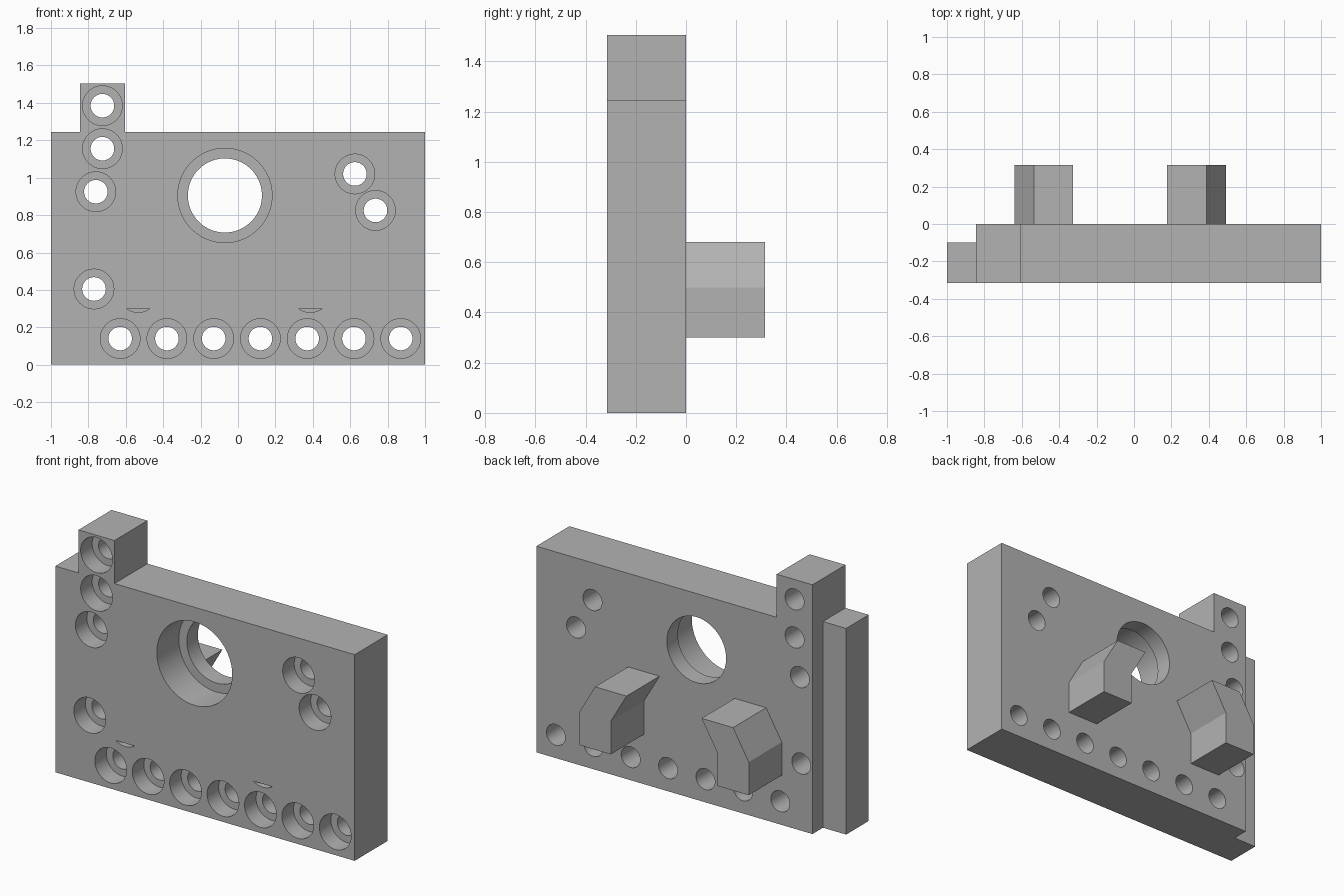
import bpy, bmesh, math

if "Cube" in bpy.data.objects:
    bpy.data.objects.remove(bpy.data.objects["Cube"])

FRONT, BACK = -0.315, 0.0

grey = bpy.data.materials.new("plain grey")
grey.diffuse_color = (0.45, 0.45, 0.45, 1)
grey.use_nodes = True
grey.node_tree.nodes["Principled BSDF"].inputs["Base Color"].default_value = grey.diffuse_color


def prism(bm, outline, y0, y1):
    """Extrude an (x, z) outline along y."""
    a = [bm.verts.new((x, y0, z)) for x, z in outline]
    b = [bm.verts.new((x, y1, z)) for x, z in outline]
    bm.faces.new(a)
    bm.faces.new(b[::-1])
    for i in range(len(a)):
        j = (i + 1) % len(a)
        bm.faces.new((a[i], b[i], b[j], a[j]))


def stepped_bore(bm, x, z, r_in, r_out, depth, n=64):
    """Closed cutter: wide pocket at the front, narrow bore to the back."""
    steps = [(r_out, FRONT - 0.05), (r_out, FRONT + depth),
             (r_in, FRONT + depth), (r_in, BACK + 0.05)]
    rings = [[bm.verts.new((x + r * math.cos(t), y, z + r * math.sin(t)))
              for t in (2 * math.pi * k / n for k in range(n))] for r, y in steps]
    bm.faces.new(rings[0])
    bm.faces.new(rings[-1][::-1])
    for a, b in zip(rings, rings[1:]):
        for k in range(n):
            m = (k + 1) % n
            bm.faces.new((a[k], b[k], b[m], a[m]))


def finish(bm, name):
    bmesh.ops.recalc_face_normals(bm, faces=bm.faces)
    mesh = bpy.data.meshes.new(name)
    bm.to_mesh(mesh)
    bm.free()
    mesh.materials.append(grey)
    obj = bpy.data.objects.new(name, mesh)
    bpy.context.collection.objects.link(obj)
    return obj


# Mounting plate with an upright tab near the left end
bm = bmesh.new()
prism(bm, [(-1, 0), (1, 0), (1, 1.245), (-0.605, 1.245), (-0.605, 1.505),
           (-0.845, 1.505), (-0.845, 1.245), (-1, 1.245)], FRONT, BACK)
plate = finish(bm, "mounting_plate")

# Cutters: screw holes, large bore, rear edge rebate, slivers under the hooks
bm = bmesh.new()
holes = [(-0.725, 1.385), (-0.725, 1.155), (-0.76, 0.925), (-0.77, 0.405),
         (0.625, 1.02), (0.735, 0.825)]
holes += [(-0.63 + 0.25 * i, 0.14) for i in range(7)]
for x, z in holes:
    stepped_bore(bm, x, z, 0.063, 0.106, 0.11)
stepped_bore(bm, -0.07, 0.905, 0.198, 0.252, 0.21, 96)
prism(bm, [(-1.1, -0.1), (-0.845, -0.1), (-0.845, 1.6), (-1.1, 1.6)], -0.1, 0.1)
for x in (-0.533, 0.387):
    arc = [math.radians(-90 + a) for a in range(-36, 37, 6)]
    prism(bm, [(x + 0.106 * math.cos(t), 0.386 + 0.106 * math.sin(t)) for t in arc],
          FRONT - 0.05, FRONT + 0.11)
cutter = finish(bm, "hole_cutter")
cutter.hide_render = True

mod = plate.modifiers.new("holes", 'BOOLEAN')
mod.operation = 'DIFFERENCE'
mod.solver = 'EXACT'
mod.object = cutter
bpy.context.view_layer.objects.active = plate
plate.select_set(True)
bpy.ops.object.modifier_apply(modifier=mod.name)
bpy.data.objects.remove(cutter)
bpy.ops.object.shade_smooth_by_angle(angle=math.radians(30))

# Rear hooks, bent towards each other above mid height
for name, x, lean in (("left_hook", -0.535, 0.105), ("right_hook", 0.387, -0.105)):
    bm = bmesh.new()
    w = 0.105
    prism(bm, [(x - w, 0.3), (x + w, 0.3), (x + w, 0.5), (x + w + lean, 0.68),
               (x - w + lean, 0.68), (x - w, 0.5)], BACK, 0.315)
    finish(bm, name)
